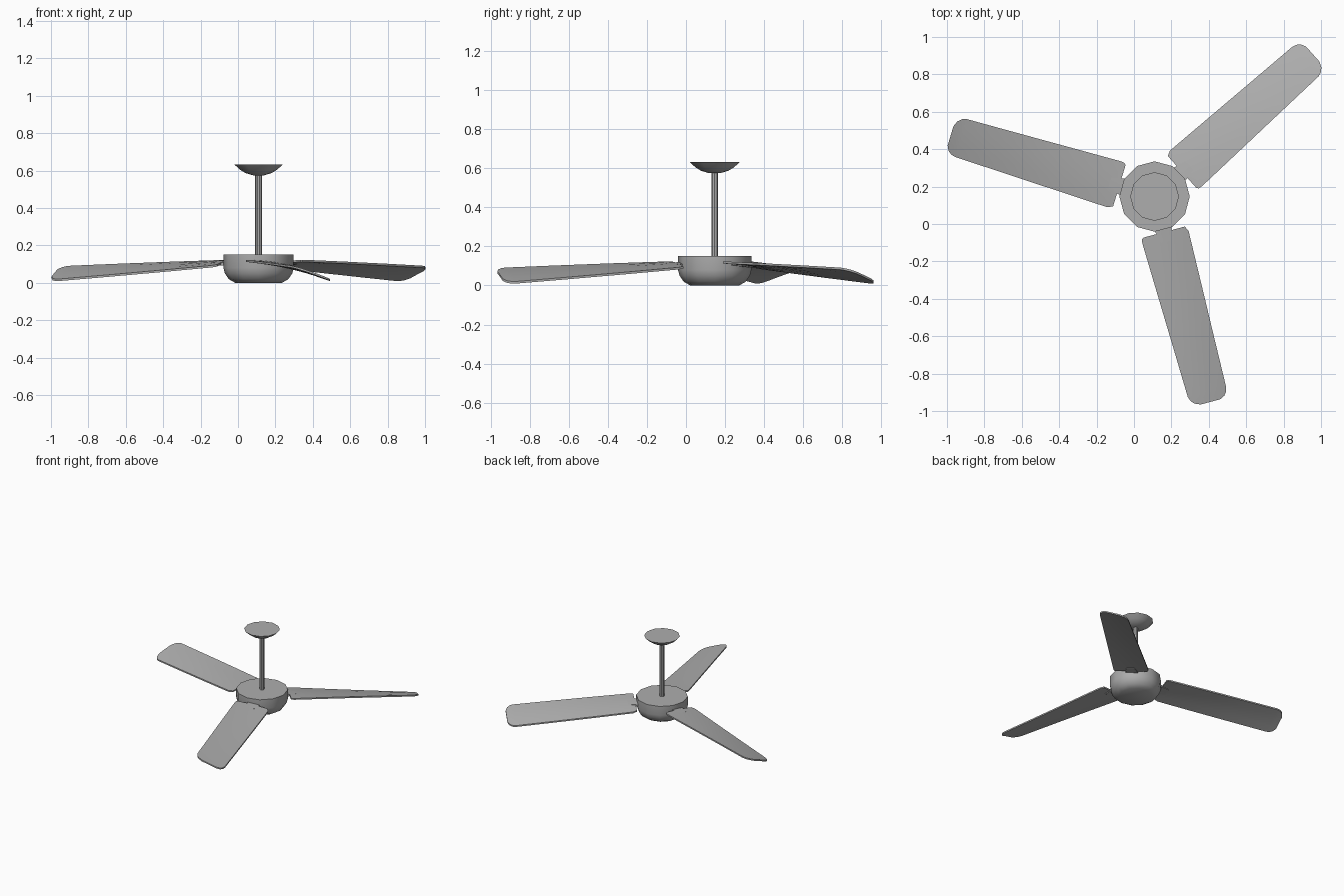
import bpy
import bmesh
from math import radians, sin, cos, pi
from mathutils import Matrix, Vector

cube = bpy.data.objects.get("Cube")
if cube:
    bpy.data.objects.remove(cube)

grey = bpy.data.materials.new("fan grey")
grey.use_nodes = True
colour = (0.42, 0.42, 0.42, 1)
grey.diffuse_color = colour
grey.node_tree.nodes["Principled BSDF"].inputs["Base Color"].default_value = colour

CENTRE = Vector((0.11, 0.147, 0))


def finish(bm, name, angle=35):
    bmesh.ops.recalc_face_normals(bm, faces=bm.faces)
    mesh = bpy.data.meshes.new(name)
    bm.to_mesh(mesh)
    bm.free()
    obj = bpy.data.objects.new(name, mesh)
    bpy.context.collection.objects.link(obj)
    mesh.materials.append(grey)
    bpy.ops.object.select_all(action="DESELECT")
    obj.select_set(True)
    bpy.context.view_layer.objects.active = obj
    bpy.ops.object.shade_smooth_by_angle(angle=radians(angle))
    return obj


def lathe(name, profile, sides):
    """Rings of (radius, height), capped at both ends."""
    bm = bmesh.new()
    rings = []
    for r, z in profile:
        rings.append([bm.verts.new((r * cos(2 * pi * i / sides), r * sin(2 * pi * i / sides), z))
                      for i in range(sides)])
    for a, b in zip(rings, rings[1:]):
        for i in range(sides):
            j = (i + 1) % sides
            bm.faces.new((a[i], a[j], b[j], b[i]))
    bm.faces.new(rings[0])
    bm.faces.new(rings[-1])
    obj = finish(bm, name)
    obj.location = CENTRE
    return obj


def blade_height(r, t):
    """Drooping, twisting and slightly arched blade surface."""
    s = (r - 0.2) / 0.9
    middle = 0.110 - 0.056 * s
    slope = -0.11 - 0.23 * s
    return middle + slope * t + 0.004 * (1 - (t / 0.12) ** 2)


def plate(name, stations, thickness, angle):
    """Thin plate from (distance, low side, high side) stations."""
    bm = bmesh.new()
    across = 4
    layers = []
    for drop in (0, thickness):
        rows = []
        for r, lo, hi in stations:
            ts = [lo + (hi - lo) * k / across for k in range(across + 1)]
            rows.append([bm.verts.new((r, t, blade_height(r, t) - drop)) for t in ts])
        layers.append(rows)
        for a, b in zip(rows, rows[1:]):
            for k in range(across):
                bm.faces.new((a[k], a[k + 1], b[k + 1], b[k]))
    # rim joining the top and underside
    rims = [[row[0] for row in rows] + rows[-1][1:] +
            [row[-1] for row in rows[-2::-1]] + rows[0][-2:0:-1] for rows in layers]
    count = len(rims[0])
    for i in range(count):
        j = (i + 1) % count
        bm.faces.new((rims[0][i], rims[0][j], rims[1][j], rims[1][i]))
    bm.transform(Matrix.Translation(CENTRE) @ Matrix.Rotation(radians(angle), 4, "Z"))
    return finish(bm, name)


# Motor housing, down rod and ceiling canopy
lathe("motor_housing", [(0.125, 0), (0.16, 0.02), (0.18, 0.05), (0.188, 0.08), (0.188, 0.152)], 12)
lathe("down_rod", [(0.018, 0.14), (0.018, 0.59)], 10)
lathe("ceiling_canopy", [(0.03, 0.575), (0.07, 0.587), (0.098, 0.604), (0.13, 0.633)], 12)

# Blades with rounded ends, each on a short bracket
blade = [(0.19, -0.115, -0.075), (0.205, -0.125, 0.118), (0.225, -0.128, 0.128), (0.5, -0.121, 0.121),
         (0.8, -0.113, 0.113), (1.08, -0.106, 0.106), (1.105, -0.098, 0.1),
         (1.125, -0.08, 0.085), (1.138, -0.05, 0.058)]
blade[0] = (0.197, -0.115, 0.115)
bracket = [(0.13, -0.045, 0.045), (0.185, -0.045, 0.045), (0.25, -0.03, 0.03)]
for side, angle in (("back_left", 41.8), ("right", 163.2), ("front", 285)):
    plate(side + "_blade", blade, 0.011, angle)
    plate(side + "_bracket", bracket, 0.016, angle)
